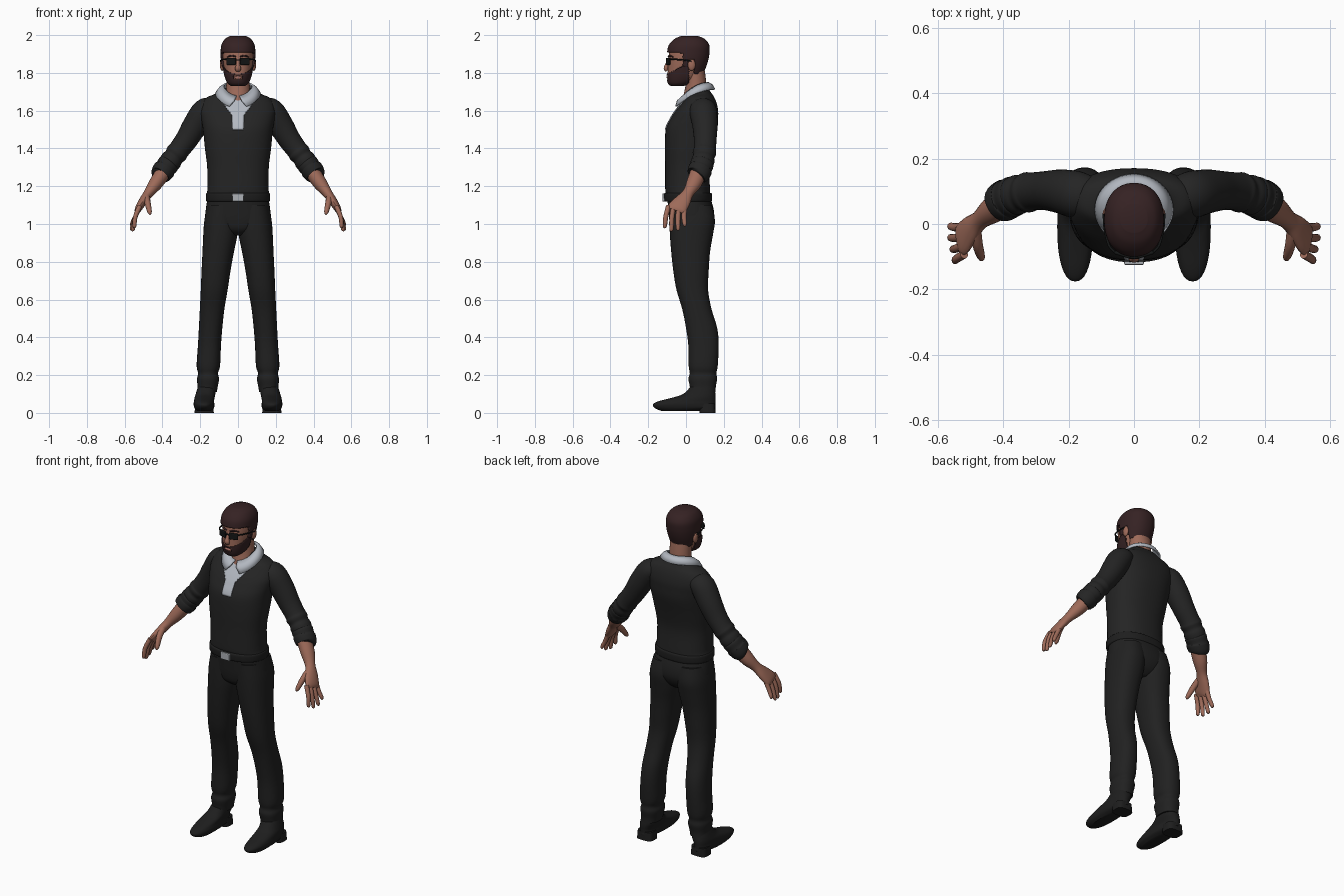
import bpy, bmesh, math
from mathutils import Vector, Matrix

default = bpy.data.objects.get("Cube")
if default:
    bpy.data.objects.remove(default, do_unlink=True)


def material(name, r, g, b):
    mat = bpy.data.materials.new(name)
    mat.use_nodes = True
    mat.diffuse_color = (r, g, b, 1)
    shader = next(n for n in mat.node_tree.nodes if n.type == "BSDF_PRINCIPLED")
    shader.inputs["Base Color"].default_value = (r, g, b, 1)
    shader.inputs["Roughness"].default_value = 0.8
    return mat


knit = material("black knit", .018, .018, .018)
cloth = material("black trouser cloth", .015, .015, .015)
leather = material("black leather", .013, .013, .013)
dark_glass = material("dark glass", .007, .008, .008)
hair_brown = material("dark brown hair", .036, .016, .017)
skin = material("skin", .34, .145, .1)
lip_pink = material("lip pink", .4, .17, .14)
shirt = material("pale grey shirt", .45, .48, .53)
metal = material("grey metal", .42, .44, .47)
parts = []


def smooth_path(stations, steps):
    """Catmull-Rom resampling of number tuples."""
    out = []
    last = len(stations) - 1
    for i in range(last):
        a, b = stations[max(i - 1, 0)], stations[i]
        c, d = stations[i + 1], stations[min(i + 2, last)]
        for k in range(steps):
            t = k / steps
            out.append([q + t * ((r - p) + t * ((2*p - 5*q + 4*r - s) + t * (3*q - p - 3*r + s))) / 2
                        for p, q, r, s in zip(a, b, c, d)])
    out.append(list(stations[last]))
    return out


def oval(count, power):
    result = []
    for k in range(count):
        c, s = (f(math.tau * k / count) for f in (math.cos, math.sin))
        result.append((math.copysign(abs(c) ** (2 / power), c), math.copysign(abs(s) ** (2 / power), s)))
    return result


def finish(name, mat, bm, mirror=False, thickness=0, offset=-1, bevel=0):
    mesh = bpy.data.meshes.new(name)
    for face in bm.faces:
        face.smooth = True
    bm.to_mesh(mesh)
    bm.free()
    mesh.materials.append(mat)
    obj = bpy.data.objects.new(name, mesh)
    bpy.context.scene.collection.objects.link(obj)
    if thickness:
        mod = obj.modifiers.new("thickness", "SOLIDIFY")
        mod.thickness, mod.offset = thickness, offset
    if bevel:
        mod = obj.modifiers.new("rounding", "BEVEL")
        mod.width, mod.segments = bevel, 3
    if mirror:
        obj.modifiers.new("mirror", "MIRROR").use_mirror_merge = False
    parts.append(obj)


def skin_rings(name, mat, rings, keep=None, closed=True, **options):
    bm = bmesh.new()
    rows = [[bm.verts.new(p) for p in ring] for ring in rings]
    count = len(rows[0])
    for low, high in zip(rows, rows[1:]):
        for k in range(count if closed else count - 1):
            j = (k + 1) % count
            bm.faces.new((low[k], low[j], high[j], high[k]))
    if closed:
        bm.faces.new(rows[0][::-1])
        bm.faces.new(rows[-1])
    bmesh.ops.recalc_face_normals(bm, faces=bm.faces)
    if keep:
        drop = [f for f in bm.faces if not keep(*f.calc_center_median())]
        bmesh.ops.delete(bm, geom=drop, context="FACES")
    finish(name, mat, bm, **options)


def loft(name, mat, stations, count=40, power=2.3, steps=4, grow=0, **options):
    """Level rings: (z, half width, front, back) or (z, inner, outer, front, back)."""
    full = [s if len(s) > 4 else (s[0], -s[1], *s[1:]) for s in stations]
    rings = []
    for z, x0, x1, y0, y1 in smooth_path(full, steps):
        rings.append([((x0 + x1) / 2 + c * ((x1 - x0) / 2 + grow),
                       (y0 + y1) / 2 + s * ((y1 - y0) / 2 + grow), z) for c, s in oval(count, power)])
    skin_rings(name, mat, rings, **options)


def tube(name, mat, stations, count=20, steps=4, across=(0, 1, 0), **options):
    """Rings square to a path: (x, y, z, radius along 'across', other radius)."""
    path = smooth_path(stations, steps)
    rings = []
    for i, (x, y, z, r1, r2) in enumerate(path):
        tangent = (Vector(path[min(i + 1, len(path) - 1)][:3]) - Vector(path[max(i - 1, 0)][:3])).normalized()
        u = Vector(across)
        u = (u - tangent * u.dot(tangent)).normalized()
        v = tangent.cross(u)
        rings.append([Vector((x, y, z)) + u * c * r1 + v * s * r2 for c, s in oval(count, 2)])
    skin_rings(name, mat, rings, **options)


def box(name, mat, centre, size, turn=0, bevel=.004, mirror=False):
    bm = bmesh.new()
    place = Matrix.Translation(centre) @ Matrix.Rotation(turn, 4, "Z") @ Matrix.Diagonal((*size, 1))
    bmesh.ops.create_cube(bm, size=1, matrix=place)
    finish(name, mat, bm, bevel=bevel, mirror=mirror)


def ball(name, mat, centre, radii, mirror=False):
    bm = bmesh.new()
    place = Matrix.Translation(centre) @ Matrix.Diagonal((*radii, 1))
    bmesh.ops.create_uvsphere(bm, u_segments=20, v_segments=12, radius=1, matrix=place)
    finish(name, mat, bm, mirror=mirror)


# Sweater and shirt front
torso = [(1.165, .165, -.108, .128), (1.19, .162, -.11, .127), (1.3, .163, -.11, .122),
         (1.4, .175, -.112, .14), (1.5, .185, -.107, .165), (1.56, .195, -.08, .17),
         (1.6, .2, -.055, .17), (1.64, .19, -.025, .162), (1.67, .165, -.005, .15),
         (1.69, .12, .01, .137), (1.72, .085, .03, .115)]
loft("sweater_body", knit, torso, count=56)
loft("shirt_placket", shirt, torso, count=160, steps=8, grow=.005, thickness=.006,
     keep=lambda x, y, z: y < .05 and 1.495 < z < 1.66 and abs(x) < .028 + max(0, z - 1.57) * .7)

# Folded collar, open at the front
edges = []
for gap, rx, cy, ry, top, fall in ((.1, .074, .052, .066, 1.747, .07),
                                   (.2, .098, .046, .092, 1.735, .085),
                                   (.4, .117, .045, .106, 1.712, .097)):
    edge = []
    for k in range(49):
        a = math.pi + (k / 24 - 1) * (math.pi - gap)
        front = (1 + math.cos(a)) / 2
        edge.append((rx * math.sin(a), cy - ry * math.cos(a), top - fall * front ** 2))
    edges.append(edge)
skin_rings("collar", shirt, edges, closed=False, thickness=.009, offset=0)

# Sleeves with folds and rolled cuffs
tube("sleeves", knit, [(.13, .085, 1.615, .06, .05), (.175, .09, 1.6, .072, .066), (.225, .1, 1.525, .067, .066),
                       (.27, .102, 1.45, .06, .06), (.31, .1, 1.395, .058, .056), (.325, .097, 1.375, .062, .059),
                       (.34, .094, 1.355, .056, .053), (.355, .09, 1.335, .061, .058),
                       (.38, .08, 1.3, .055, .052)], mirror=True, count=28)
tube("rolled_cuffs", knit, [(.36, .088, 1.328, .05, .047), (.368, .085, 1.318, .062, .058),
                            (.385, .078, 1.295, .06, .055), (.39, .075, 1.288, .064, .06),
                            (.41, .065, 1.262, .06, .055), (.415, .06, 1.255, .048, .044)],
     mirror=True, count=28)

# Forearms and hands
tube("forearms", skin, [(.39, .07, 1.28, .045, .041), (.435, .042, 1.215, .041, .037), (.472, .012, 1.165, .03, .026),
                        (.5, -.015, 1.125, .042, .023), (.525, -.045, 1.085, .051, .019),
                        (.533, -.054, 1.068, .046, .012)], mirror=True)
for i, finger in enumerate(("index", "middle", "ring", "little")):
    base, tip = -.093 + i * .029, -.112 + i * .035
    low = (.978, .962, .966, .988)[i]
    out = .548 + .007 * min(i, 2)
    tube(finger + "_fingers", skin, [(.52, base, 1.095, .013, .013), (.543, (base + tip) / 2 - .004, 1.04, .013, .012),
                                     (out, tip, low + .012, .011, .01), (out, tip, low, .004, .004)],
         count=12, mirror=True)
tube("thumbs", skin, [(.485, -.02, 1.145, .018, .018), (.478, -.065, 1.11, .018, .016),
                      (.468, -.1, 1.065, .013, .012), (.465, -.108, 1.05, .004, .004)], count=12, mirror=True)

# Trousers, belt and buckle
loft("trouser_hips", cloth, [(.94, .05, -.04, .09), (.97, .12, -.075, .125), (1.02, .17, -.088, .148),
                             (1.08, .17, -.094, .146), (1.15, .158, -.1, .125)], count=48)
loft("trouser_legs", cloth, [(1.1, .0, .162, -.088, .138), (1.02, .0, .178, -.088, .153), (.94, .004, .184, -.085, .142),
                             (.85, .022, .188, -.078, .127), (.75, .04, .193, -.067, .12), (.65, .055, .197, -.05, .117),
                             (.55, .072, .202, -.02, .135), (.45, .083, .207, 0, .165), (.36, .09, .212, .012, .173),
                             (.25, .095, .219, .014, .168), (.21, .106, .211, .02, .161), (.18, .1, .217, .013, .165),
                             (.14, .107, .214, .02, .158), (.11, .112, .215, .022, .157)], mirror=True)
loft("belt", leather, [(1.118, .163, -.108, .132), (1.125, .169, -.115, .138),
                       (1.158, .169, -.117, .138), (1.165, .163, -.11, .132)], count=56)
box("belt_buckle", metal, (0, -.118, 1.14), (.06, .014, .042))

# Shoes with block heels
loft("shoes", leather, [(.01, .145, .215, -.13, .07), (.025, .128, .23, -.165, .15), (.045, .125, .235, -.175, .155),
                        (.062, .127, .233, -.145, .156), (.08, .124, .23, -.075, .157), (.1, .12, .224, -.015, .156),
                        (.14, .118, .212, .025, .15)], mirror=True)
loft("shoe_heels", leather, [(0, .128, .23, .072, .156), (.05, .132, .226, .068, .154)],
     power=3.5, steps=1, mirror=True)

# Neck and head
loft("neck", skin, [(1.62, .075, -.03, .115), (1.68, .066, -.014, .11), (1.74, .062, -.002, .108),
                    (1.81, .062, .0, .1)], power=2)
head = [(1.735, .03, -.075, -.02), (1.75, .05, -.09, .03), (1.78, .064, -.097, .07), (1.82, .073, -.096, .09),
        (1.86, .079, -.094, .105), (1.9, .081, -.09, .113), (1.94, .077, -.08, .112),
        (1.97, .058, -.05, .088), (1.985, .03, -.015, .05)]
loft("head", skin, head, power=2.2)


def swollen_head(amount):
    return [(z + amount * (z - 1.85) / .14, r, y0, y1) for z, r, y0, y1 in head]


def hair_area(x, y, z):
    if y < -.015:
        return z > 1.912 - .15 * max(0, abs(x) - .05)
    if y < .012:
        return z > 1.835
    return z > (1.872 if y < .045 else 1.795)


def beard_area(x, y, z):
    mouth = abs(x) < .024 and 1.765 < z < 1.787 and y < -.05
    return y < .015 and z < 1.8 + .5 * (y + .09) and not mouth


loft("hair", hair_brown, swollen_head(.011), power=2.2, count=120, steps=8, grow=.011,
     keep=hair_area, thickness=.013)
loft("beard", hair_brown, swollen_head(.006), power=2.2, count=120, steps=8, grow=.006,
     keep=beard_area, thickness=.007)

# Face details
ball("ears", skin, (.084, .03, 1.842), (.012, .02, .031), mirror=True)
tube("nose", skin, [(0, -.088, 1.875, .008, .006), (0, -.1, 1.845, .01, .01), (0, -.106, 1.824, .016, .012),
                    (0, -.1, 1.81, .012, .008)], across=(1, 0, 0))
ball("lips", lip_pink, (0, -.096, 1.776), (.022, .007, .007))
tube("eyebrows", hair_brown, [(.012, -.093, 1.886, .004, .004), (.034, -.087, 1.891, .005, .005),
                              (.058, -.068, 1.884, .003, .003)], across=(0, 0, 1), count=10, mirror=True)

# Sunglasses
box("sunglass_lenses", dark_glass, (.036, -.094, 1.861), (.052, .01, .038), turn=.3, bevel=.0045, mirror=True)
box("sunglass_bridge", dark_glass, (0, -.103, 1.868), (.03, .007, .007), bevel=.002)
tube("sunglass_arms", dark_glass, [(.056, -.088, 1.872, .004, .004), (.077, -.065, 1.872, .004, .004),
                                   (.09, -.01, 1.868, .004, .004), (.092, .03, 1.862, .004, .004)],
     across=(0, 0, 1), count=10, mirror=True)

# Smooth shading with sharp edges kept
for obj in bpy.context.selected_objects:
    obj.select_set(False)
for obj in parts:
    obj.select_set(True)
bpy.context.view_layer.objects.active = parts[0]
bpy.ops.object.shade_smooth_by_angle(angle=math.radians(40))
